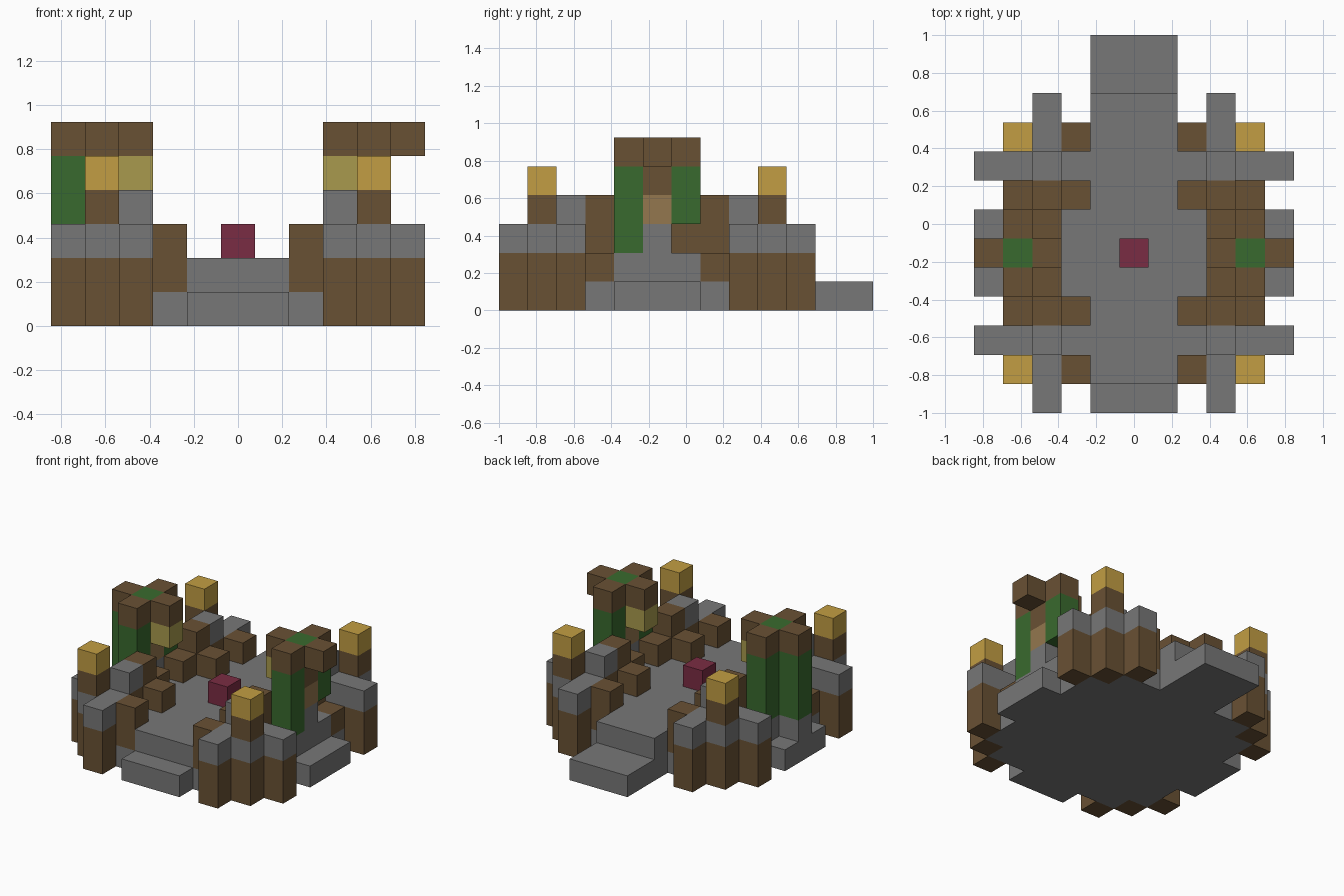
import bpy, bmesh
from mathutils import Matrix, Vector

if "Cube" in bpy.data.objects:
    bpy.data.objects.remove(bpy.data.objects["Cube"])

U = 2 / 13   # edge of one block


def material(name, rgb):
    lin = [((c / 255 + 0.055) / 1.055) ** 2.4 for c in rgb] + [1]
    m = bpy.data.materials.new(name)
    m.use_nodes = True
    m.diffuse_color = lin
    m.node_tree.nodes["Principled BSDF"].inputs["Base Color"].default_value = lin
    return m


GREY = material("stone grey", (119, 119, 119))
BROWN = material("dark wood", (105, 81, 52))
TAN = material("light wood", (148, 119, 78))
GOLD = material("lamp gold", (194, 158, 67))
DULL = material("dull yellow", (168, 154, 77))
GREEN = material("leaf green", (57, 106, 46))
RED = material("crimson", (122, 44, 67))


def block(name, mat, i, j, k, top=None, half=0):
    """Box on the block grid, from layer k to layer top, half blocks wide each way."""
    top = k if top is None else top
    height = top - k + 1
    size = Vector((2 * half + 1, 1, height)) * U
    centre = Vector((i, j, k + height / 2)) * U
    bm = bmesh.new()
    bmesh.ops.create_cube(bm, size=1, matrix=Matrix.Translation(centre) @ Matrix.Diagonal((*size, 1)))
    me = bpy.data.meshes.new(name)
    bm.to_mesh(me)
    bm.free()
    me.materials.append(mat)
    bpy.context.collection.objects.link(bpy.data.objects.new(name, me))


# Stepped stone floor: half width of each row, front to back
for j, half in enumerate((1, 3, 4, 4, 5, 5, 5, 4, 4, 3, 1, 1, 1), start=-6):
    block("floor_base", GREY, 0, j, 0, half=half)
for j, half in enumerate((1, 2, 3, 4, 4, 4, 3, 2, 1, 1), start=-5):
    block("floor_top", GREY, 0, j, 1, half=half)

# Central block
block("altar", RED, 0, -1, 2)

for sx in (-1, 1):
    for sy in (-1, 1):
        def corner(name, mat, i, d, k, top=None):
            block(name, mat, sx * i, -1 + sy * d, k, top)

        # Corner tower with a lamp, two outer posts and inner buttresses
        corner("tower_shaft", BROWN, 4, 4, 0, 1)
        corner("tower_band", GREY, 4, 4, 2)
        corner("tower_neck", BROWN, 4, 4, 3)
        corner("tower_lamp", GOLD, 4, 4, 4)
        for i, d in ((3, 5), (5, 3)):
            corner("outer_post", BROWN, i, d, 0, 1)
            corner("outer_post_cap", GREY, i, d, 2)
        for i, d in ((3, 4), (4, 3)):
            corner("buttress", BROWN, i, d, 1)
            corner("buttress_cap", GREY, i, d, 2)
        corner("inner_post", BROWN, 3, 3, 1, 2)
        corner("inner_post_cap", GREY, 3, 3, 3)

        # Wooden walls and seats around the hall
        corner("side_wall", BROWN, 4, 2, 1)
        corner("tall_wall", BROWN, 3, 2, 2, 3)
        corner("door_post", BROWN, 3, 1, 2)
        corner("hall_seat", BROWN, 2, 2, 2)
        corner("gate_post", BROWN, 2, 4, 1, 2)

        # Green columns and their roof arms
        opened = sx > 0 and sy > 0
        corner("green_column", GREEN, 4, 1, 3 if opened else 2, 4)
        corner("roof_arm", BROWN, 4, 1, 5)

    # Core of the side tower
    block("core_base", GREY, sx * 4, -1, 2)
    block("core_panel", TAN, sx * 4, -1, 3)
    block("core_beam", BROWN, sx * 4, -1, 4)
    block("roof_centre", GREEN, sx * 4, -1, 5)
    block("door_light", DULL, sx * 3, -1, 4)
    for i in (3, 5):
        block("roof_arm", BROWN, sx * i, -1, 5)

# Closed outer column, on one side only
block("outer_column_foot", GREY, -5, -1, 1)
block("outer_column", GREEN, -5, -1, 2, 4)
